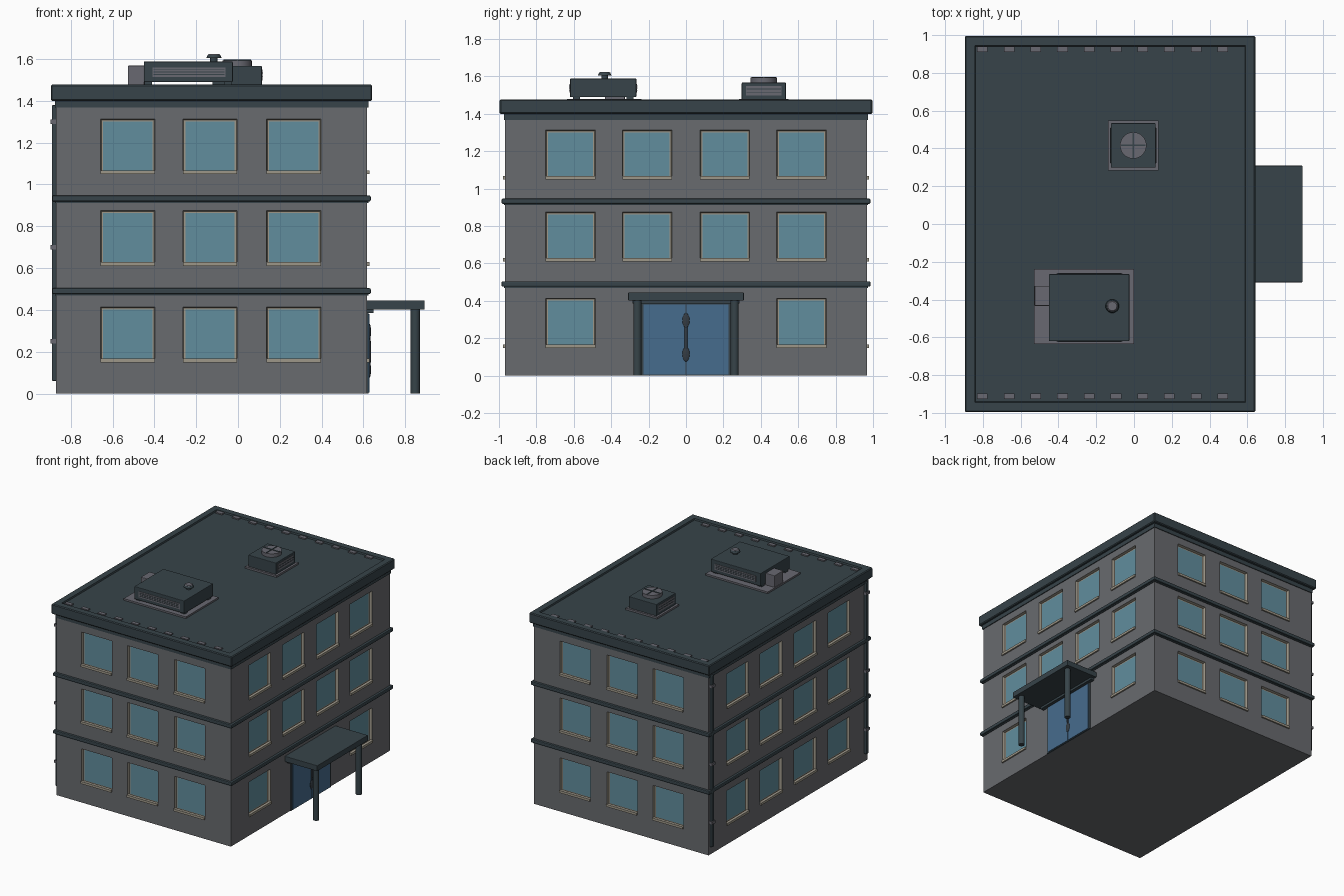
import bpy
import bmesh
from mathutils import Vector

old = bpy.data.objects.get("Cube")
if old:
    bpy.data.objects.remove(old, do_unlink=True)


def material(name, rgb):
    m = bpy.data.materials.new(name)
    m.use_nodes = True
    m.diffuse_color = (*rgb, 1)
    bsdf = next(n for n in m.node_tree.nodes if n.type == "BSDF_PRINCIPLED")
    bsdf.inputs["Base Color"].default_value = (*rgb, 1)
    bsdf.inputs["Roughness"].default_value = 0.8
    return m


WALL = material("wall grey", (0.14, 0.145, 0.157))
DARK = material("dark slate", (0.038, 0.057, 0.067))
GLASS = material("window blue", (0.12, 0.27, 0.34))
FRAME = material("frame beige", (0.34, 0.31, 0.25))
DOOR = material("door blue", (0.062, 0.15, 0.27))
METAL = material("vent grey", (0.14, 0.14, 0.165))
IRON = material("handle iron", (0.035, 0.045, 0.055))


def finish(name, bm, *mats):
    me = bpy.data.meshes.new(name)
    bm.normal_update()
    bm.to_mesh(me)
    bm.free()
    ob = bpy.data.objects.new(name, me)
    for m in mats:
        me.materials.append(m)
    bpy.context.scene.collection.objects.link(ob)
    return ob


def add_box(bm, lo, hi):
    """Add an axis-aligned box between two corners."""
    lo, hi = Vector(lo), Vector(hi)
    for v in bmesh.ops.create_cube(bm, size=1)["verts"]:
        v.co = (lo + hi) / 2 + v.co * (hi - lo)


def box(name, lo, hi, mat, bevel=0.0):
    bm = bmesh.new()
    add_box(bm, lo, hi)
    if bevel:
        bmesh.ops.bevel(bm, geom=bm.edges[:], offset=bevel, segments=2,
                        profile=0.5, affect="EDGES")
    return finish(name, bm, mat)


def cylinder(name, x, y, z0, z1, r, mat, r2=None, sides=24):
    bm = bmesh.new()
    bmesh.ops.create_cone(bm, cap_ends=True, segments=sides, radius1=r,
                          radius2=r if r2 is None else r2, depth=z1 - z0)
    bmesh.ops.translate(bm, verts=bm.verts, vec=(x, y, (z0 + z1) / 2))
    for f in bm.faces:
        f.smooth = abs(f.normal.z) < 0.9
    return finish(name, bm, mat)


# Main dimensions
X0, X1, Y = -0.87, 0.617, 0.968
COLS_X, HALF_X = (-0.527, -0.134, 0.266), 0.13
COLS_Y, HALF_Y = (-0.6175, -0.2075, 0.2075, 0.6175), 0.1325
FLOORS, WIN_H = (0.155, 0.617, 1.055), 0.258


def has_window(along_x, face_x, floor, c):
    """The entrance takes the two middle places of its ground floor."""
    return along_x or face_x < 0 or floor > 0 or abs(c) > 0.4


# Walls: cut along the window edges, then recess the window faces
bm = bmesh.new()
add_box(bm, (X0, -Y, 0), (X1, Y, 1.40))
cuts = [(0, c + s * HALF_X) for c in COLS_X for s in (-1, 1)]
cuts += [(1, c + s * HALF_Y) for c in COLS_Y for s in (-1, 1)]
cuts += [(2, z + d) for z in FLOORS for d in (0, WIN_H)]
for axis, value in cuts:
    co, no = Vector(), Vector()
    co[axis], no[axis] = value, 1
    bmesh.ops.bisect_plane(bm, geom=bm.verts[:] + bm.edges[:] + bm.faces[:],
                           plane_co=co, plane_no=no, dist=1e-5)
bm.normal_update()
panes = []
for f in bm.faces:
    if abs(f.normal.z) > 0.5:
        continue
    p = f.calc_center_median()
    along_x = abs(f.normal.y) > 0.5
    cols, t = (COLS_X, p.x) if along_x else (COLS_Y, p.y)
    for i, z in enumerate(FLOORS):
        if z < p.z < z + WIN_H and any(abs(t - c) < 0.01 for c in cols):
            if has_window(along_x, p.x, i, t):
                panes.append(f)
for thickness, depth in ((0.004, -0.02), (0.008, 0)):
    ring = bmesh.ops.inset_individual(bm, faces=panes, thickness=thickness,
                                      depth=depth, use_even_offset=True)
    for f in ring["faces"]:
        f.material_index = 1
    bm.normal_update()
for f in panes:
    f.material_index = 2
finish("walls_and_windows", bm, WALL, FRAME, GLASS)

# Window sills
bm = bmesh.new()
for i, z in enumerate(FLOORS):
    lo, hi = z - 0.006, z + 0.012
    for c in COLS_X:
        for y in (-Y, Y):
            add_box(bm, (c - HALF_X, y - 0.011, lo), (c + HALF_X, y + 0.011, hi))
    for c in COLS_Y:
        for x in (X0, X1):
            if has_window(False, x, i, c):
                add_box(bm, (x - 0.011, c - HALF_Y, lo), (x + 0.011, c + HALF_Y, hi))
finish("window_sills", bm, FRAME)

# Floor bands
for name, z in (("lower_band", 0.476), ("upper_band", 0.919)):
    box(name, (X0 - 0.018, -Y - 0.018, z), (X1 + 0.018, Y + 0.018, z + 0.028),
        DARK, 0.006)
    box(name + "_trim", (X0 - 0.006, -Y - 0.006, z - 0.007),
        (X1 + 0.006, Y + 0.006, z + 0.004), DARK)

# Cornice with a shallow sunken roof
box("cornice_trim", (X0 - 0.006, -Y - 0.006, 1.368), (X1 + 0.006, Y + 0.006, 1.405), DARK)
bm = bmesh.new()
add_box(bm, (-0.895, -0.996, 1.40), (0.642, 0.996, 1.477))
bmesh.ops.bevel(bm, geom=bm.edges[:], offset=0.006, segments=1, affect="EDGES")
bm.normal_update()
top = max(bm.faces, key=lambda f: f.calc_center_median().z + f.calc_area())
for thickness, depth in ((0.046, 0), (0.003, -0.012)):
    bmesh.ops.inset_individual(bm, faces=[top], thickness=thickness,
                               depth=depth, use_even_offset=True)
finish("cornice_and_roof", bm, DARK)

# Row of small drains inside both long edges of the roof
bm = bmesh.new()
for i in range(10):
    x = -0.803 + 0.1415 * i
    for y in (-0.912, 0.926):
        add_box(bm, (x - 0.028, y - 0.015, 1.46), (x + 0.028, y + 0.015, 1.474))
finish("roof_drains", bm, METAL)

# Downpipes with brackets
for side, y in (("front", -0.94), ("back", 0.94)):
    box(side + "_downpipe", (X0 - 0.02, y - 0.014, 0.06), (X0 + 0.002, y + 0.014, 1.38),
        DARK, 0.005)
    for z in (0.25, 0.70, 1.30):
        box(side + "_pipe_bracket", (X0 - 0.026, y - 0.02, z - 0.01),
            (X0, y + 0.02, z + 0.01), METAL)

# Entrance canopy and posts
box("canopy", (X1 - 0.005, -0.309, 0.402), (0.892, 0.309, 0.445), DARK, 0.003)
box("canopy_beam", (X1, -0.285, 0.385), (X1 + 0.03, 0.285, 0.404), DARK)
for side, y in (("front", -0.26), ("back", 0.26)):
    cylinder(side + "_post", 0.848, y, 0, 0.405, 0.022, DARK)

# Double door
box("door_frame", (X1 - 0.005, -0.243, 0), (X1 + 0.006, 0.243, 0.39), DARK)
for s in (-1, 1):
    a, b = sorted((s * 0.002, s * 0.226))
    box("door_leaf", (X1, a, 0.006), (X1 + 0.011, b, 0.38), DOOR)
bm = bmesh.new()
for z, h in ((0.295, 0.04), (0.115, 0.04), (0.2, 0.1)):
    ball = bmesh.ops.create_uvsphere(bm, u_segments=16, v_segments=8, radius=1)["verts"]
    for v in ball:
        width = 0.019 if h < 0.05 else 0.009
        v.co = Vector((X1 + 0.012 + v.co.x * 0.007, v.co.y * width, z + v.co.z * h))
finish("door_handles", bm, IRON)

# Large rooftop cooling unit
box("cooler_base", (-0.53, -0.635, 1.46), (0.0, -0.238, 1.478), METAL)
for x in (-0.43, -0.05):
    for y in (-0.585, -0.30):
        box("cooler_foot", (x - 0.018, y - 0.018, 1.475), (x + 0.018, y + 0.018, 1.495), DARK)
box("cooler_body", (-0.45, -0.62, 1.49), (-0.025, -0.265, 1.588), DARK, 0.004)
box("cooler_side_box", (-0.526, -0.433, 1.476), (-0.448, -0.327, 1.568), METAL, 0.003)
for y in (-0.62, -0.265):
    box("cooler_grille", (-0.41, y - 0.003, 1.515), (-0.06, y + 0.003, 1.56), METAL)
    for k in range(3):
        z = 1.526 + 0.0115 * k
        box("cooler_slat", (-0.405, y - 0.005, z - 0.002), (-0.065, y + 0.005, z + 0.002), DARK)
cylinder("cooler_vent_stem", -0.115, -0.435, 1.585, 1.61, 0.018, DARK)
cylinder("cooler_vent_cap", -0.115, -0.435, 1.606, 1.62, 0.036, DARK, 0.03)
cylinder("cooler_vent_top", -0.115, -0.435, 1.619, 1.624, 0.03, METAL, 0.024)

# Small rooftop fan
FX, FY = -0.004, 0.416
box("fan_base", (FX - 0.134, FY - 0.132, 1.46), (FX + 0.134, FY + 0.132, 1.479), METAL)
box("fan_body", (FX - 0.118, FY - 0.118, 1.476), (FX + 0.118, FY + 0.118, 1.567), DARK, 0.004)
for s in (-1, 1):
    x = FX + s * 0.118
    box("fan_grille", (x - 0.003, FY - 0.095, 1.498), (x + 0.003, FY + 0.095, 1.55), METAL)
    for z in (1.515, 1.533):
        box("fan_slat", (x - 0.005, FY - 0.092, z - 0.002), (x + 0.005, FY + 0.092, z + 0.002), DARK)
cylinder("fan_drum", FX, FY, 1.565, 1.594, 0.07, METAL, sides=32)
box("fan_cross_bar", (FX - 0.066, FY - 0.004, 1.592), (FX + 0.066, FY + 0.004, 1.598), DARK)
box("fan_cross_bar", (FX - 0.004, FY - 0.066, 1.592), (FX + 0.004, FY + 0.066, 1.598), DARK)
